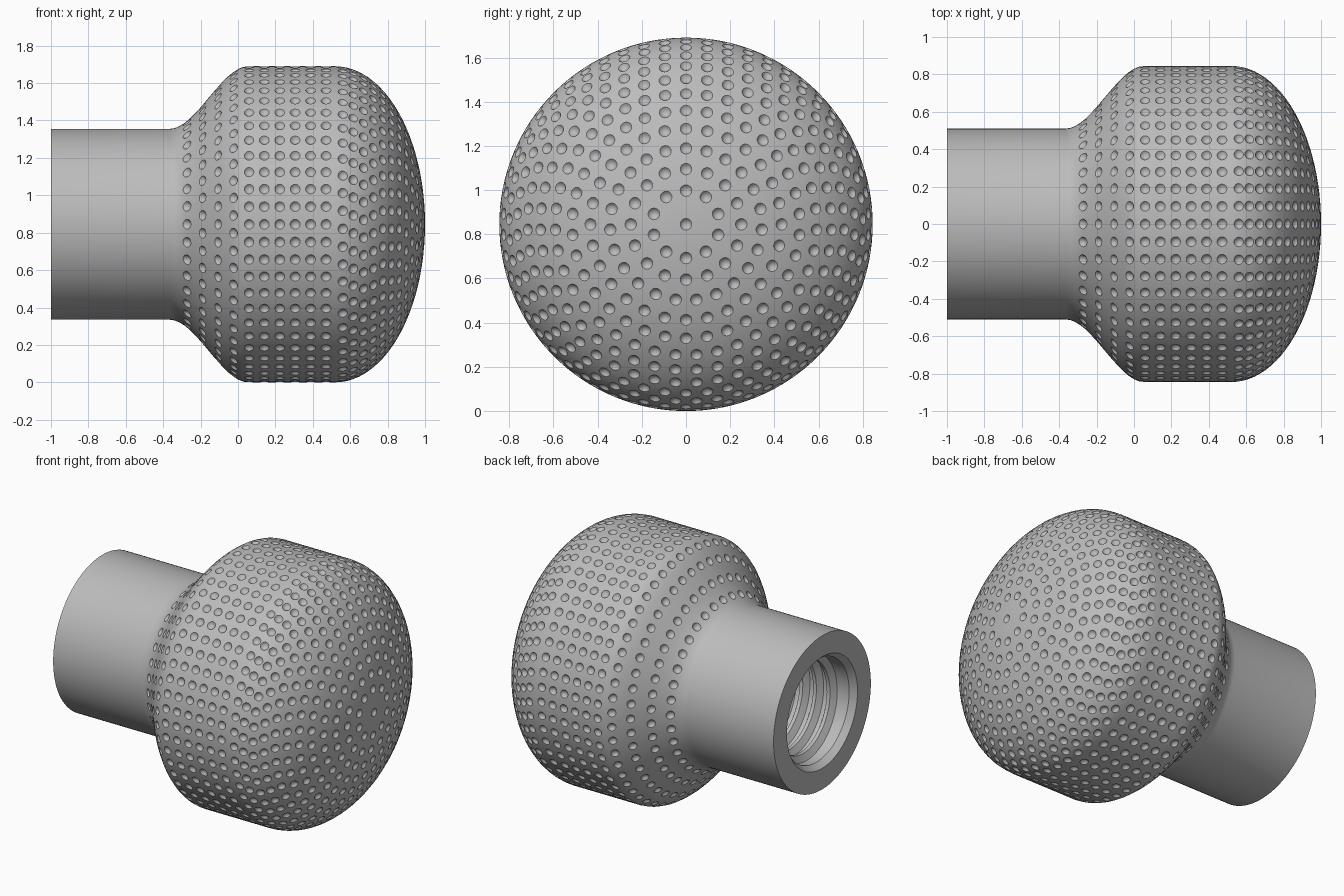
import bpy, bmesh, math
from mathutils import Matrix, Vector

if "Cube" in bpy.data.objects:
    bpy.data.objects.remove(bpy.data.objects["Cube"])

R, STEM, BORE = 0.845, 0.51, 0.34          # head, stem and bore radii
TAPER_A, TAPER_B, DOME = -0.366, 0.054, 0.52
AXIS = Matrix.Translation((0, 0, R))

grey = bpy.data.materials.new("mid grey")
grey.use_nodes = True
grey.diffuse_color = (0.5, 0.5, 0.5, 1)
grey.node_tree.nodes["Principled BSDF"].inputs["Base Color"].default_value = (0.5, 0.5, 0.5, 1)


def revolve(bm, profile, segs, matrix):
    """Turn (x, radius) points around the local x axis."""
    rings = []
    for x, r in profile:
        if r < 1e-6:
            rings.append([bm.verts.new(matrix @ Vector((x, 0, 0)))] * segs)
            continue
        rings.append([bm.verts.new(matrix @ Vector((x, r * math.sin(a), r * math.cos(a))))
                      for a in (math.tau * i / segs for i in range(segs))])
    for a, b in zip(rings, rings[1:]):
        for i in range(segs):
            j = (i + 1) % segs
            bm.faces.new(list(dict.fromkeys((a[i], a[j], b[j], b[i]))))


def make_object(name, bm):
    bmesh.ops.recalc_face_normals(bm, faces=bm.faces)
    mesh = bpy.data.meshes.new(name)
    bm.to_mesh(mesh)
    bm.free()
    mesh.materials.append(grey)
    obj = bpy.data.objects.new(name, mesh)
    bpy.context.collection.objects.link(obj)
    return obj


def smooth(obj):
    bpy.ops.object.select_all(action='DESELECT')
    obj.select_set(True)
    bpy.context.view_layer.objects.active = obj
    bpy.ops.object.shade_smooth_by_angle(angle=math.radians(30))


def outline(x):
    """Radius along the stem, flared neck and straight side."""
    u = min(max((x - TAPER_A) / (TAPER_B - TAPER_A), 0), 1)
    return STEM + (R - STEM) * u * u * (3 - 2 * u)


def dome(t):
    return DOME + (1 - DOME) * math.cos(t), R * math.sin(t)


# Knob body: blind bore, stem, neck, side and dome
profile = [(-0.1, 0), (-0.1, BORE), (-0.96, BORE), (-1, 0.37), (-1, STEM)]
profile += [(x, outline(x)) for x in
            (TAPER_A + (TAPER_B - TAPER_A) * i / 16 for i in range(17))]
profile += [(TAPER_B + (DOME - TAPER_B) * i / 8, R) for i in range(1, 8)]
profile += [dome(math.pi / 2 * (1 - i / 24)) for i in range(25)]
bm = bmesh.new()
revolve(bm, profile, 128, AXIS)
knob = make_object("knob_body", bm)

# Dimple rings: (x, radius, normal along x, normal outward)
rings = []
for i in range(10):
    x = -0.272 + 0.0825 * i
    slope = (outline(x + 0.001) - outline(x - 0.001)) / 0.002
    rings.append((x, outline(x), -slope, 1))
for i in range(12):
    t = math.radians(10.4 + 6.8 * i)
    x, r = dome(t)
    rings.append((x, r, math.cos(t) / (1 - DOME), math.sin(t) / R))
rings.append((1, 0, 1, 0))

# Cutters: round-nosed plugs pointing into the surface
plug = [(-0.017, 0), (-0.0145, 0.011), (-0.009, 0.020), (0, 0.027), (0.02, 0.029), (0.02, 0)]
bm = bmesh.new()
for x, r, nx, nr in rings:
    count = max(1, round(math.tau * r / 0.0955))
    for i in range(count):
        a = math.tau * i / count
        out = Vector((0, math.sin(a), math.cos(a)))
        normal = Vector((nx, 0, 0)) + out * nr
        turn = normal.to_track_quat('X', 'Z').to_matrix().to_4x4()
        revolve(bm, plug, 14, AXIS @ Matrix.Translation(Vector((x, 0, 0)) + out * r) @ turn)
cutter = make_object("dimple_cutter", bm)
cutter.hide_render = True

cut = knob.modifiers.new("dimples", 'BOOLEAN')
cut.operation = 'DIFFERENCE'
cut.solver = 'MANIFOLD'
cut.object = cutter
bpy.context.view_layer.objects.active = knob
bpy.ops.object.modifier_apply(modifier=cut.name)
bpy.data.objects.remove(cutter)
smooth(knob)

# Internal screw thread: a ridge swept along a helix
section = [(-0.04, BORE + 0.005), (-0.012, 0.3), (0.012, 0.3), (0.04, BORE + 0.005)]
pitch, turns, steps = 0.1, 7.5, 64
bm = bmesh.new()
previous = None
for i in range(int(turns * steps) + 1):
    a = math.tau * i / steps
    x0 = -0.91 + pitch * i / steps
    loop = [bm.verts.new((x0 + dx, r * math.sin(a), R + r * math.cos(a))) for dx, r in section]
    if previous:
        for k in range(4):
            m = (k + 1) % 4
            bm.faces.new((previous[k], previous[m], loop[m], loop[k]))
    else:
        bm.faces.new(loop)
    previous = loop
bm.faces.new(previous)
smooth(make_object("bore_thread", bm))
